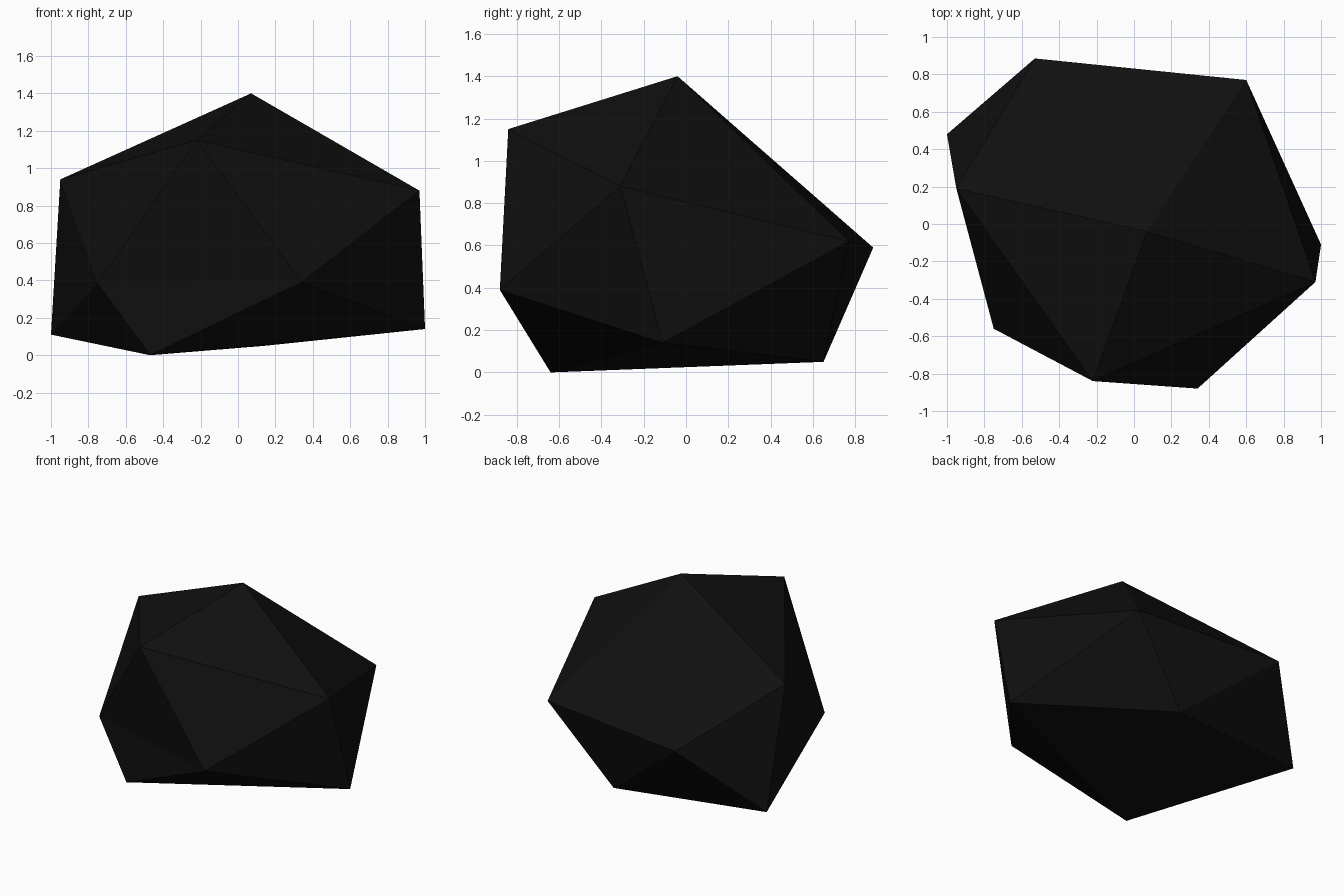
import bpy, bmesh

if "Cube" in bpy.data.objects:
    bpy.data.objects.remove(bpy.data.objects["Cube"])

# Near-black stone material
mat = bpy.data.materials.new("black_stone")
mat.diffuse_color = (0.005, 0.005, 0.005, 1)
mat.use_nodes = True
mat.node_tree.nodes["Principled BSDF"].inputs["Base Color"].default_value = mat.diffuse_color

# Irregular twenty-sided rock: top point, upper ring, lower ring, bottom point
top = (0.07, -0.04, 1.40)
upper = [(-0.95, 0.19, 0.94), (-0.22, -0.84, 1.15), (0.97, -0.31, 0.88),
         (0.60, 0.77, 0.62), (-0.53, 0.885, 0.59)]
lower = [(-0.75, -0.56, 0.385), (0.34, -0.88, 0.39), (1.00, -0.11, 0.14),
         (0.14, 0.65, 0.05), (-1.00, 0.48, 0.11)]
bottom = (-0.47, -0.64, 0.0)

bm = bmesh.new()
t, b = bm.verts.new(top), bm.verts.new(bottom)
u = [bm.verts.new(p) for p in upper]
l = [bm.verts.new(p) for p in lower]
for i in range(5):
    j = (i + 1) % 5
    bm.faces.new((t, u[i], u[j]))       # cap
    bm.faces.new((u[i], l[i], u[j]))    # band, pointing down
    bm.faces.new((l[i], l[j], u[j]))    # band, pointing up
    bm.faces.new((b, l[j], l[i]))       # underside
bmesh.ops.recalc_face_normals(bm, faces=bm.faces[:])

mesh = bpy.data.meshes.new("rock")
bm.to_mesh(mesh)
bm.free()
mesh.materials.append(mat)
rock = bpy.data.objects.new("rock", mesh)
bpy.context.collection.objects.link(rock)
